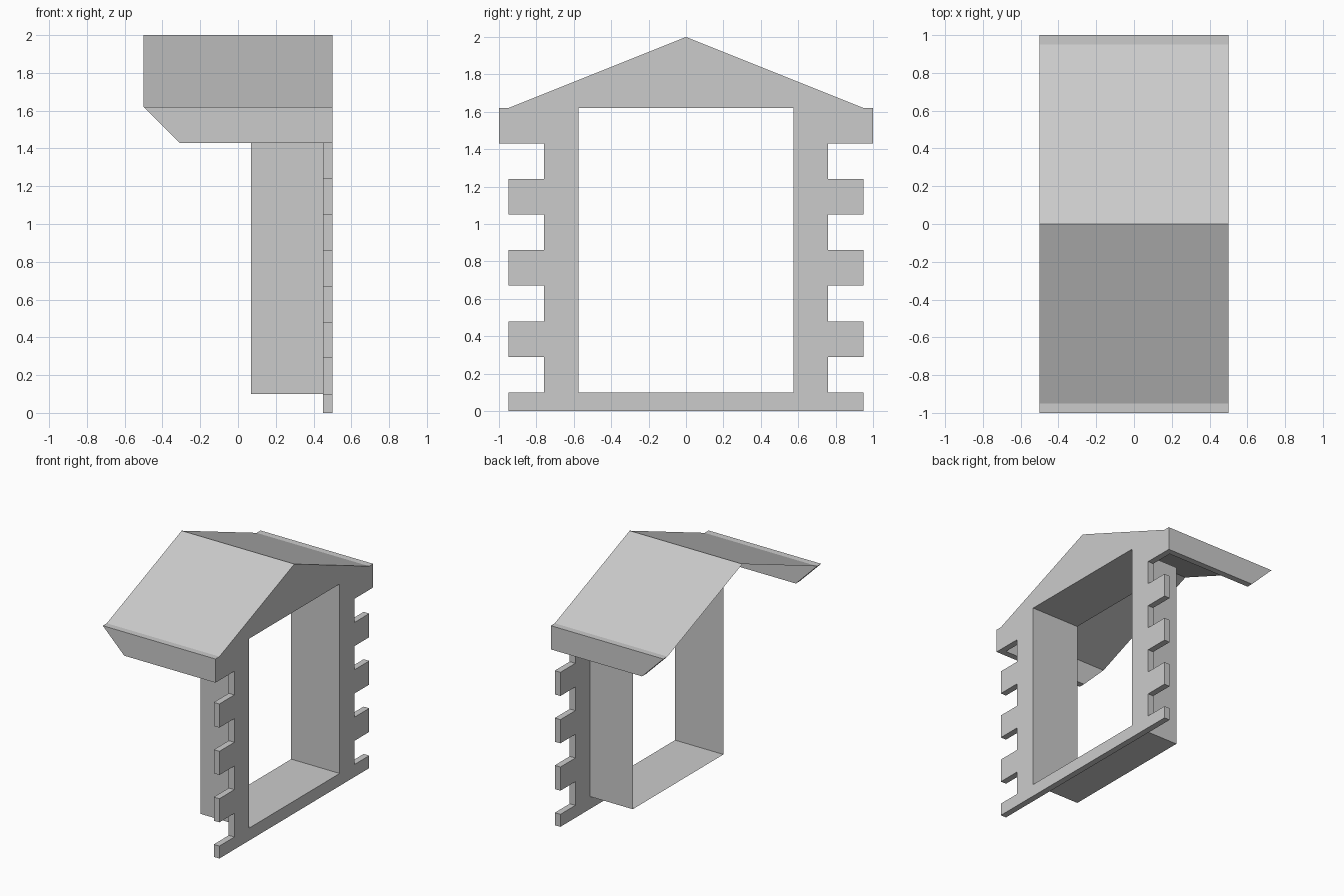
import bpy
import bmesh
from mathutils import Vector

cube = bpy.data.objects.get("Cube")
if cube:
    bpy.data.objects.remove(cube, do_unlink=True)

grey = bpy.data.materials.new("plain_grey")
grey.use_nodes = True
colour = (0.6, 0.6, 0.6, 1)
grey.diffuse_color = colour
grey.node_tree.nodes["Principled BSDF"].inputs["Base Color"].default_value = colour

FRONT, BACK, INNER = 0.5, -0.5, 0.45      # x limits of plate and roof
EAVE, DROP, RIDGE = 1.62, 1.43, 2.0       # heights


def finish(name, bm):
    """Turn a half model (y >= 0) into an object mirrored across y = 0."""
    mesh = bpy.data.meshes.new(name)
    bm.to_mesh(mesh)
    bm.free()
    mesh.materials.append(grey)
    obj = bpy.data.objects.new(name, mesh)
    bpy.context.collection.objects.link(obj)
    mirror = obj.modifiers.new("mirror", "MIRROR")
    mirror.use_axis = (False, True, False)
    mirror.merge_threshold = 0.0001
    return obj


def prism(name, outline, offset):
    """Extrude a flat outline, leaving the mirror seam open."""
    bm = bmesh.new()
    face = bm.faces.new([bm.verts.new(p) for p in outline])
    new = bmesh.ops.extrude_face_region(bm, geom=[face], use_keep_orig=True)["geom"]
    bmesh.ops.translate(bm, vec=Vector(offset),
                        verts=[v for v in new if isinstance(v, bmesh.types.BMVert)])
    seam = [f for f in bm.faces if all(abs(v.co.y) < 1e-5 for v in f.verts)]
    bmesh.ops.delete(bm, geom=seam, context="FACES")
    bmesh.ops.recalc_face_normals(bm, faces=bm.faces)
    return finish(name, bm)


def sheet(name, path, x0, x1):
    """Sweep a (y, z) path along x as a thin sheet."""
    bm = bmesh.new()
    rows = [[bm.verts.new((x, y, z)) for x in (x0, x1)] for y, z in path]
    for a, b in zip(rows, rows[1:]):
        bm.faces.new((a[0], a[1], b[1], b[0]))
    return finish(name, bm)


# Window surround plate: gable, toothed sides and opening
half = [(0, RIDGE), (0.95, EAVE), (1, EAVE), (1, DROP), (0.76, DROP)]
for low in (1.05, 0.67, 0.29):
    top = low + 0.19
    half += [(0.76, top), (0.95, top), (0.95, low), (0.76, low)]
half += [(0.76, 0.1), (0.95, 0.1), (0.95, 0), (0, 0)]
half += [(0, 0.1), (0.575, 0.1), (0.575, EAVE), (0, EAVE)]
prism("window_surround", [(INNER, y, z) for y, z in half], (FRONT - INNER, 0, 0))

# Roof slopes
sheet("roof_slopes", [(0, RIDGE), (0.95, EAVE)], BACK, INNER)

# Eave boards with a slanted rear end
board = [(BACK, EAVE), (INNER, EAVE), (INNER, DROP), (BACK + 0.19, DROP)]
prism("eave_boards", [(x, 0.95, z) for x, z in board], (0, 0.05, 0))

# Thin lining running back from the opening
sheet("window_lining", [(0, 0.1), (0.575, 0.1), (0.575, EAVE), (0, EAVE)], 0.07, INNER)
